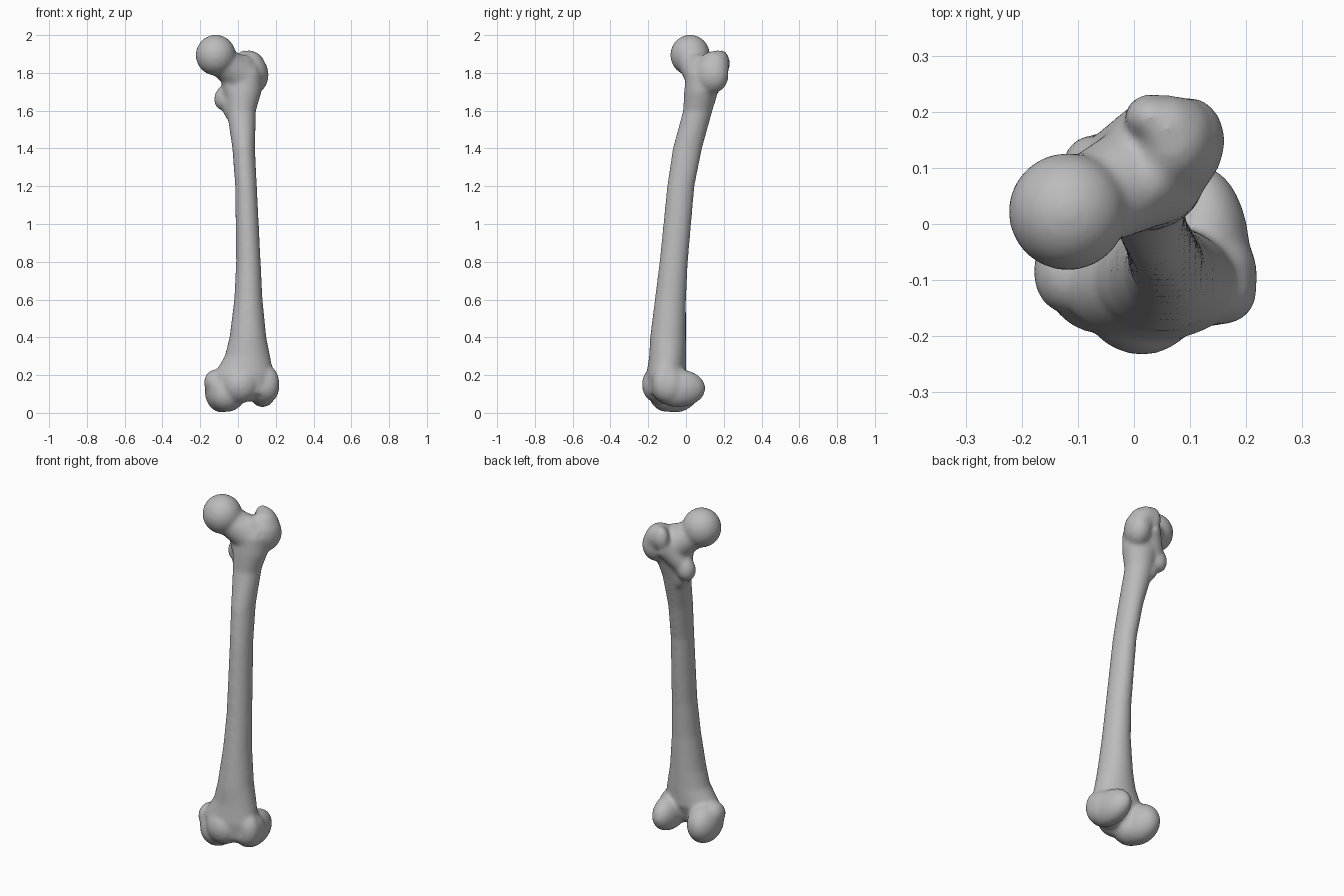
import bpy, bmesh, math
from mathutils import Vector, Matrix, Euler

cube = bpy.data.objects.get("Cube")
if cube:
    bpy.data.objects.remove(cube, do_unlink=True)

bone_material = bpy.data.materials.new("bone_grey")
bone_material.use_nodes = True
grey = (0.5, 0.5, 0.5, 1)
bone_material.diffuse_color = grey
bone_material.node_tree.nodes["Principled BSDF"].inputs["Base Color"].default_value = grey

bm = bmesh.new()


def blob(centre, radii, tilt=0, twist=0):
    """Ellipsoid, tilted about y and twisted about z in degrees."""
    rotation = Euler((0, math.radians(tilt), math.radians(twist))).to_matrix().to_4x4()
    placement = Matrix.Translation(centre) @ rotation @ Matrix.Diagonal((*radii, 1))
    bmesh.ops.create_uvsphere(bm, u_segments=40, v_segments=24, radius=1, matrix=placement)


def taper(start, end, start_radius, end_radius):
    """Round rod between two points."""
    start, end = Vector(start), Vector(end)
    axis = end - start
    rotation = axis.to_track_quat('Z', 'Y').to_matrix().to_4x4()
    placement = Matrix.Translation((start + end) / 2) @ rotation
    bmesh.ops.create_cone(bm, cap_ends=True, segments=40, radius1=start_radius,
                          radius2=end_radius, depth=axis.length, matrix=placement)


def loft(sections, sides=40):
    """Skin through ellipses given as height, left, right, front and back."""
    rings = []
    for height, left, right, front, back in sections:
        middle = Vector(((left + right) / 2, (front + back) / 2, height))
        ring = []
        for step in range(sides):
            angle = math.tau * step / sides
            across = math.cos(angle) * (right - left) / 2
            along = math.sin(angle) * (back - front) / 2
            ring.append(bm.verts.new(middle + Vector((across, along, 0))))
        rings.append(ring)
    for lower, upper in zip(rings, rings[1:]):
        for step in range(sides):
            following = (step + 1) % sides
            bm.faces.new((lower[step], lower[following], upper[following], upper[step]))
    bm.faces.new(reversed(rings[0]))
    bm.faces.new(rings[-1])


# Bowed shaft, flaring at both ends
loft([
    (0.1, -0.13, 0.18, -0.2, -0.04),
    (0.2, -0.13, 0.19, -0.21, 0),
    (0.3, -0.07, 0.17, -0.195, 0),
    (0.4, -0.045, 0.15, -0.19, 0),
    (0.6, -0.02, 0.13, -0.165, 0),
    (0.8, -0.01, 0.12, -0.14, 0.01),
    (1.2, -0.015, 0.1, -0.1, 0.045),
    (1.4, -0.03, 0.09, -0.07, 0.085),
    (1.6, -0.06, 0.095, -0.015, 0.14),
    (1.7, -0.07, 0.125, -0.01, 0.17),
    (1.8, -0.05, 0.13, 0, 0.19),
])

# Ball head and neck
blob(centre=(-0.118, 0.022, 1.894), radii=(0.106, 0.105, 0.108))
taper(start=(-0.1, 0.03, 1.87), end=(0.04, 0.1, 1.77), start_radius=0.08, end_radius=0.1)
blob(centre=(0.01, 0.07, 1.8), radii=(0.09, 0.07, 0.1), tilt=25, twist=25)
blob(centre=(-0.03, 0.07, 1.74), radii=(0.055, 0.06, 0.1))

# Greater trochanter, with a blunt top and an inward rear lip
blob(centre=(0.085, 0.135, 1.79), radii=(0.074, 0.093, 0.1), twist=-20)
blob(centre=(0.075, 0.145, 1.83), radii=(0.07, 0.083, 0.086), tilt=-10, twist=-15)
blob(centre=(0.06, 0.17, 1.85), radii=(0.06, 0.06, 0.07))
blob(centre=(0.03, 0.19, 1.85), radii=(0.047, 0.042, 0.07))

# Rear crest down to the lesser trochanter
taper(start=(0.03, 0.17, 1.8), end=(-0.05, 0.11, 1.69), start_radius=0.055, end_radius=0.05)
blob(centre=(-0.07, 0.105, 1.67), radii=(0.055, 0.055, 0.07), tilt=20)
blob(centre=(-0.04, 0.085, 1.62), radii=(0.045, 0.05, 0.09), tilt=-15)

# Inner knee condyle and its side bump
blob(centre=(-0.085, -0.06, 0.115), radii=(0.09, 0.13, 0.113), twist=8)
blob(centre=(-0.06, -0.1, 0.1), radii=(0.1, 0.095, 0.095), twist=-30)
blob(centre=(-0.12, -0.085, 0.16), radii=(0.06, 0.075, 0.07))

# Outer knee condyle and its side bump
blob(centre=(0.13, -0.04, 0.13), radii=(0.076, 0.143, 0.1), twist=4)
blob(centre=(0.15, -0.09, 0.145), radii=(0.07, 0.085, 0.095))

# Grooved front between the condyles
blob(centre=(0.01, -0.145, 0.15), radii=(0.1, 0.088, 0.1), twist=-10)
blob(centre=(0.155, -0.12, 0.155), radii=(0.064, 0.06, 0.095))
blob(centre=(0.07, -0.11, 0.16), radii=(0.1, 0.085, 0.1))

bmesh.ops.recalc_face_normals(bm, faces=bm.faces)
mesh = bpy.data.meshes.new("thigh_bone")
bm.to_mesh(mesh)
bm.free()
thigh_bone = bpy.data.objects.new("thigh_bone", mesh)
bpy.context.collection.objects.link(thigh_bone)
mesh.materials.append(bone_material)

# Fuse all parts into one soft surface
fuse = thigh_bone.modifiers.new("fuse", 'REMESH')
fuse.mode = 'VOXEL'
fuse.voxel_size = 0.01
fuse.use_smooth_shade = True
soften = thigh_bone.modifiers.new("soften", 'SMOOTH')
soften.factor = 0.5
soften.iterations = 12
